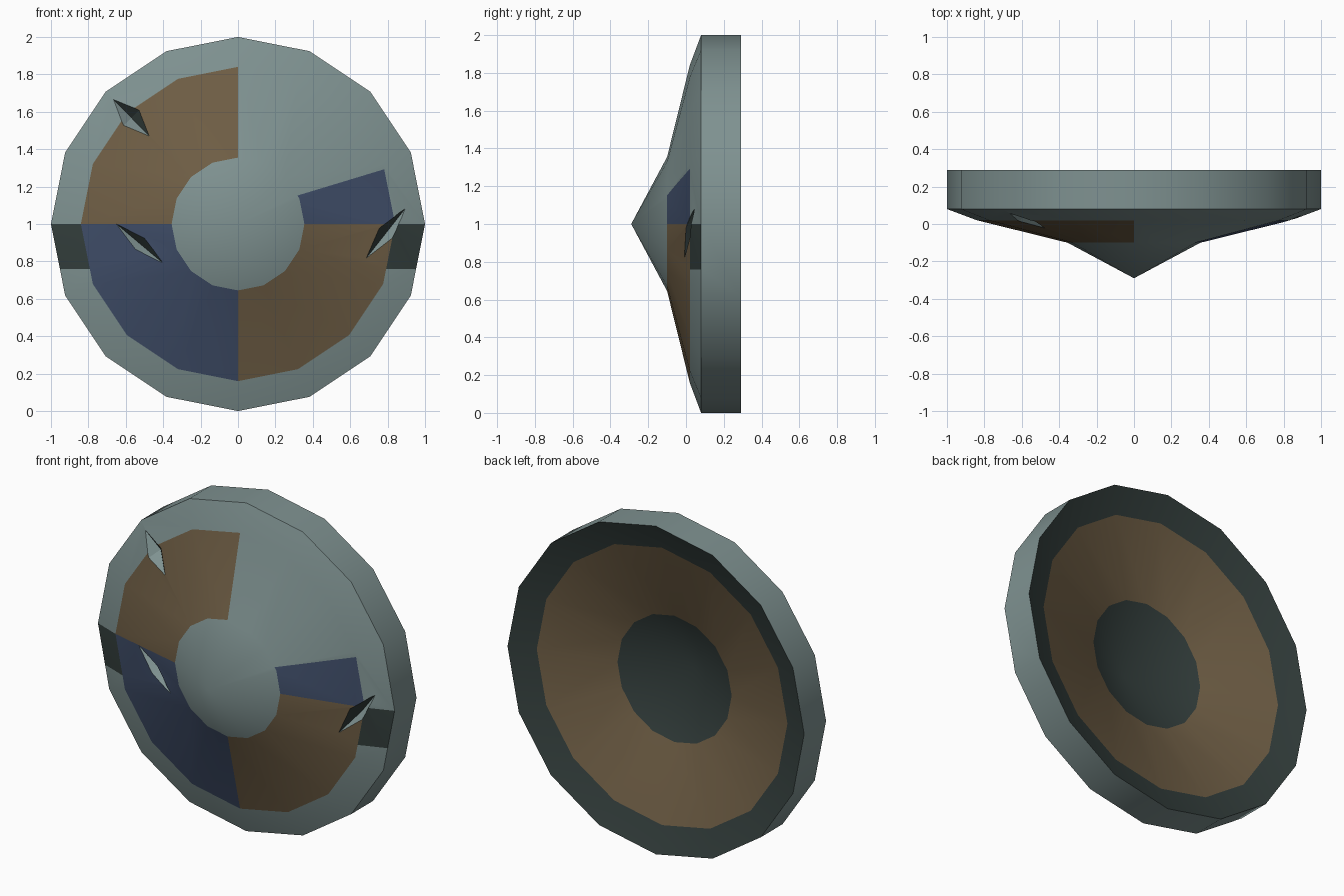
import bpy, bmesh, math
from mathutils import Vector

if "Cube" in bpy.data.objects:
    bpy.data.objects.remove(bpy.data.objects["Cube"])

SIDES, CZ = 16, 1.0
GREY, DARK, BROWN, BLUE = range(4)


def material(name, hexcode):
    rgb = [int(hexcode[i:i + 2], 16) / 255 for i in (0, 2, 4)]
    m = bpy.data.materials.new(name)
    m.diffuse_color = [((c + 0.055) / 1.055) ** 2.4 for c in rgb] + [1]
    m.use_nodes = True
    m.node_tree.nodes["Principled BSDF"].inputs["Base Color"].default_value = m.diffuse_color
    return m


MATS = [material("steel grey", "7F9291"), material("dark iron", "333E3C"),
        material("wood brown", "6F5E45"), material("paint blue", "3F4D68")]


def make_object(name, bm):
    bmesh.ops.recalc_face_normals(bm, faces=bm.faces)
    me = bpy.data.meshes.new(name)
    bm.to_mesh(me)
    bm.free()
    for m in MATS:
        me.materials.append(m)
    ob = bpy.data.objects.new(name, me)
    bpy.context.collection.objects.link(ob)
    return ob


# Shield profile (radius, y): front boss, painted band, rim, then the back
PROFILE = [(0, -0.29), (0.355, -0.10), (0.84, 0.02), (1, 0.08),
           (1, 0.29), (0.845, 0.23), (0.385, 0.11), (0, -0.08)]
BOSS, BAND, RIM, WALL, BACK_RIM, BACK_BAND, BACK_BOSS = range(7)


def ring(bm, r, y):
    if r == 0:
        return [bm.verts.new((0, y, CZ))] * SIDES
    angles = [2 * math.pi * i / SIDES for i in range(SIDES)]
    return [bm.verts.new((r * math.cos(a), y, CZ + r * math.sin(a))) for a in angles]


bm = bmesh.new()
rings = [ring(bm, r, y) for r, y in PROFILE]
for k in range(len(rings) - 1):
    a, b = rings[k], rings[k + 1]
    for i in range(SIDES):
        j = (i + 1) % SIDES
        corners = dict.fromkeys((a[i], a[j], b[j], b[i]))
        bm.faces.new(list(corners)).material_index = k


def cut(part, keep, co, no):
    """Split the faces of one part along a plane."""
    faces = [f for f in bm.faces if f.material_index == part and keep(f.calc_center_median())]
    geom = set(faces)
    for f in faces:
        geom.update(f.edges, f.verts)
    bmesh.ops.bisect_plane(bm, geom=list(geom), plane_co=co, plane_no=no, dist=1e-5)


# Lower edge of the dark rim patches and upper edge of the small blue patch
PATCH_Z = 0.76
cut(RIM, lambda c: abs(c.x) > 0.6 and c.z < CZ, (0, 0, PATCH_Z), (0, 0, 1))
blue_co, blue_no = Vector((0.36, 0, 1.165)), Vector((-0.115, 0, 0.38)).normalized()
cut(BAND, lambda c: c.x > 0 and c.z > CZ, blue_co, blue_no)

# Paint by part and quadrant
for f in bm.faces:
    c, part = f.calc_center_median(), f.material_index
    colour = GREY
    if part == BAND:
        if c.x > 0 and c.z > CZ:
            colour = BLUE if (c - blue_co).dot(blue_no) < 0 else GREY
        else:
            colour = BLUE if c.x < 0 and c.z < CZ else BROWN
    elif part == RIM and PATCH_Z < c.z < CZ:
        colour = DARK
    elif part == BACK_BAND:
        colour = BROWN
    elif part in (BACK_RIM, BACK_BOSS):
        colour = DARK
    f.material_index = colour
shield = make_object("round_shield", bm)


def surface_y(x, z):
    """Height of the front face at a point."""
    r = math.hypot(x, z - CZ)
    for (r0, y0), (r1, y1) in zip(PROFILE[:3], PROFILE[1:4]):
        if r <= r1:
            return y0 + (y1 - y0) * (r - r0) / (r1 - r0)
    return PROFILE[3][1]


def slash(name, start, end, width, depth):
    """Carve a V-shaped battle scar between two points of the front face."""
    s, e = Vector(start), Vector(end)
    mid, d = (s + e) / 2, (e - s).normalized()
    side = Vector((-d.y, d.x)) * width / 2
    if side.y < 0:
        side = -side
    cb = bmesh.new()

    def vert(p, offset):
        return cb.verts.new((p.x, surface_y(p.x, p.y) + offset, p.y))

    a, b, up, low = vert(s, 0), vert(e, 0), vert(mid + side, 0), vert(mid - side, 0)
    deep, out = vert(mid, depth), vert(mid, -0.08)
    for flank, colour in ((up, DARK), (low, GREY)):
        for tip in (a, b):
            cb.faces.new((tip, flank, deep)).material_index = colour
            cb.faces.new((tip, flank, out))
    cutter = make_object(name, cb)
    cutter.hide_render = True
    mod = shield.modifiers.new(name, 'BOOLEAN')
    mod.operation, mod.solver, mod.object = 'DIFFERENCE', 'EXACT', cutter
    bpy.ops.object.modifier_apply(modifier=name)
    bpy.data.objects.remove(cutter)


bpy.context.view_layer.objects.active = shield
shield.select_set(True)
slash("slash_upper_left", (-0.665, 1.665), (-0.475, 1.47), 0.12, 0.06)
slash("slash_lower_left", (-0.65, 1.0), (-0.40, 0.79), 0.08, 0.05)
slash("slash_right", (0.90, 1.09), (0.68, 0.81), 0.09, 0.06)
bpy.ops.object.shade_smooth_by_angle(angle=math.radians(30))
